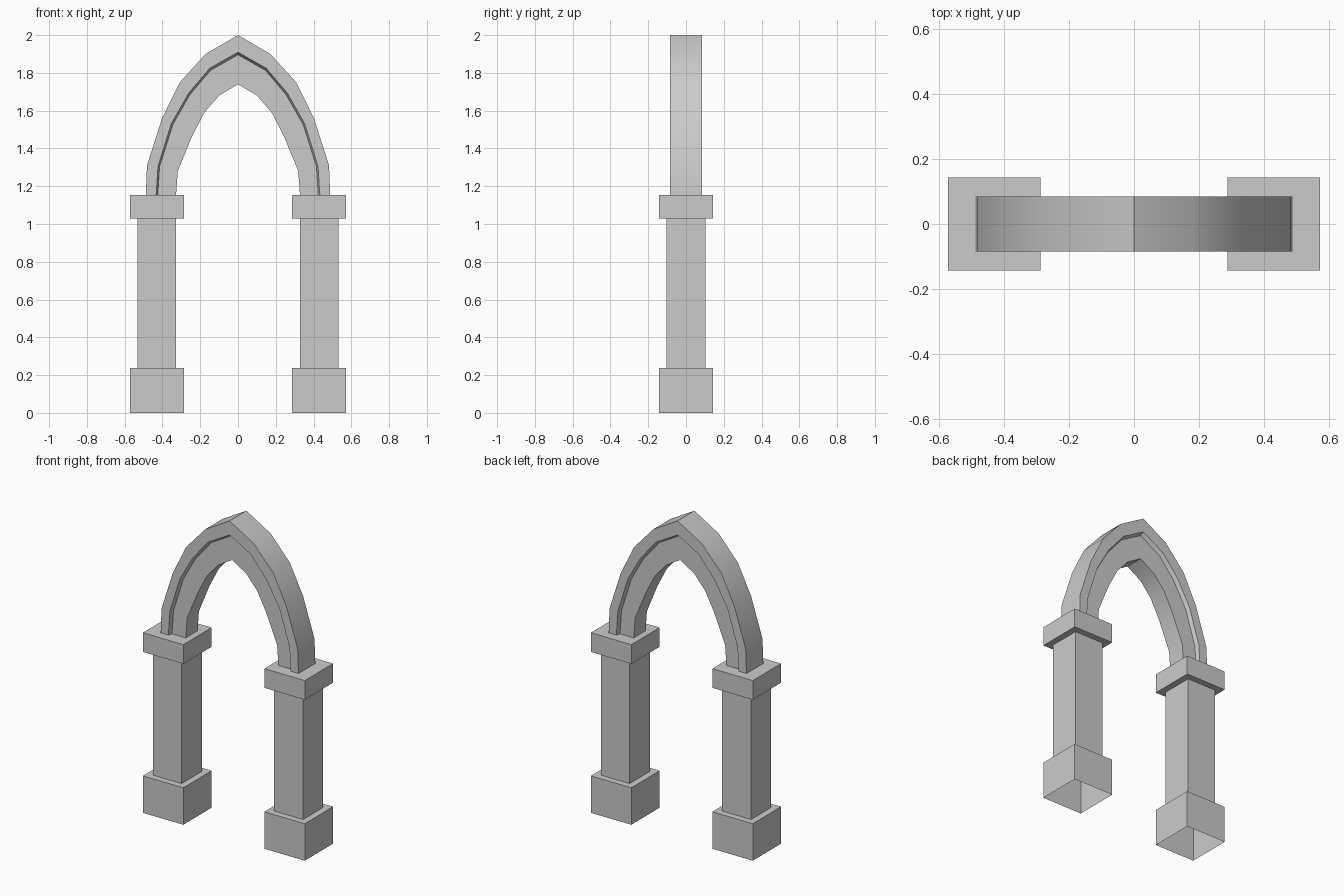
import bpy, bmesh

if "Cube" in bpy.data.objects:
    bpy.data.objects.remove(bpy.data.objects["Cube"])


def make_object(name, bm, smooth=False):
    bmesh.ops.recalc_face_normals(bm, faces=bm.faces[:])
    mesh = bpy.data.meshes.new(name)
    bm.to_mesh(mesh)
    bm.free()
    obj = bpy.data.objects.new(name, mesh)
    bpy.context.collection.objects.link(obj)
    if smooth:
        bpy.ops.object.select_all(action='DESELECT')
        obj.select_set(True)
        bpy.context.view_layer.objects.active = obj
        bpy.ops.object.shade_smooth_by_angle(angle=0.61)
    return obj


def bridge(bm, rings):
    for a, b in zip(rings, rings[1:]):
        n = len(a)
        for i in range(n):
            bm.faces.new((a[i], a[(i + 1) % n], b[(i + 1) % n], b[i]))


def pillar(name, cx):
    # square shell stepped from base to capital, open underneath
    steps = [(0.143, 0), (0.143, 0.237), (0.102, 0.237),
             (0.102, 1.03), (0.143, 1.03), (0.143, 1.153)]
    bm = bmesh.new()
    rings = [[bm.verts.new((cx + sx * h, sy * h, z))
              for sx, sy in ((-1, -1), (1, -1), (1, 1), (-1, 1))]
             for h, z in steps]
    bridge(bm, rings)
    bm.faces.new(rings[-1])
    return make_object(name, bm)


def lerp(a, b, t):
    return (a[0] + (b[0] - a[0]) * t, a[1] + (b[1] - a[1]) * t)


# pillars
pillar("left_pillar", -0.43)
pillar("right_pillar", 0.43)

# pointed arch: outer, groove and inner curves of the left half, foot to apex
outer = [(-0.488, 1.153), (-0.482, 1.31), (-0.402, 1.56),
         (-0.308, 1.75), (-0.172, 1.90), (0, 2.0)]
groove = [(-0.43, 1.153), (-0.42, 1.305), (-0.35, 1.53),
          (-0.258, 1.69), (-0.148, 1.82), (0, 1.904)]
inner = [(-0.328, 1.153), (-0.319, 1.28), (-0.243, 1.465),
         (-0.178, 1.59), (-0.10, 1.68), (0, 1.74)]
stations = list(zip(outer, groove, inner))
stations += [tuple((-x, z) for x, z in s) for s in stations[-2::-1]]

bm = bmesh.new()
rings = []
for o, g, i in stations:
    # stepped half section: thick outer band, recessed inner band
    half = [(o, 0.085), (lerp(g, o, 0.06), 0.085),
            (lerp(g, i, 0.05), 0.06), (i, 0.06)]
    section = [(p, -y) for p, y in half] + [(p, y) for p, y in half[::-1]]
    rings.append([bm.verts.new((p[0], y, p[1])) for p, y in section])
bridge(bm, rings)
make_object("pointed_arch", bm, smooth=True)
